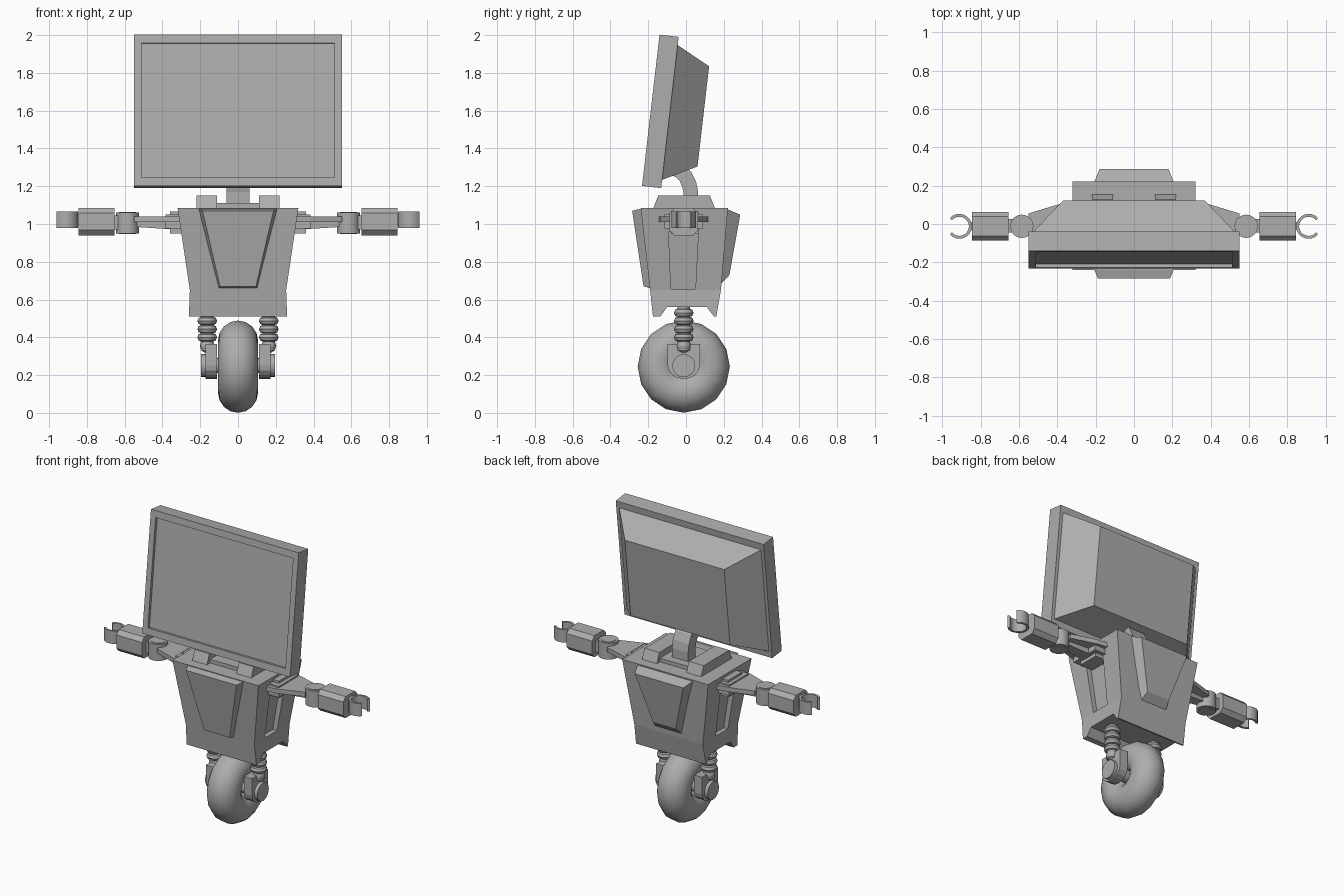
import bpy, bmesh, math
from mathutils import Vector, Matrix

if "Cube" in bpy.data.objects:
    bpy.data.objects.remove(bpy.data.objects["Cube"])

grey = bpy.data.materials.new("mid_grey")
grey.diffuse_color = (0.42, 0.42, 0.42, 1)
grey.use_nodes = True
grey.node_tree.nodes["Principled BSDF"].inputs["Base Color"].default_value = grey.diffuse_color
CY = -0.012  # depth of the wheel and arm centre line


def finish(name, bm, smooth=False):
    bmesh.ops.recalc_face_normals(bm, faces=bm.faces)
    me = bpy.data.meshes.new(name)
    bm.to_mesh(me)
    bm.free()
    me.materials.append(grey)
    ob = bpy.data.objects.new(name, me)
    bpy.context.collection.objects.link(ob)
    if smooth:
        bpy.ops.object.select_all(action='DESELECT')
        ob.select_set(True)
        bpy.context.view_layer.objects.active = ob
        bpy.ops.object.shade_smooth_by_angle(angle=math.radians(40))
    return ob


def loft(name, rings, smooth=False):
    """Skin rings of equal length and cap both ends."""
    bm = bmesh.new()
    vs = [[bm.verts.new(p) for p in r] for r in rings]
    n = len(vs[0])
    for a, b in zip(vs, vs[1:]):
        for i in range(n):
            j = (i + 1) % n
            bm.faces.new((a[i], a[j], b[j], b[i]))
    bm.faces.new(vs[0][::-1])
    bm.faces.new(vs[-1])
    return finish(name, bm, smooth)


def rect(x0, x1, y0, y1, z):
    return [(x0, y0, z), (x1, y0, z), (x1, y1, z), (x0, y1, z)]


def box(name, x0, x1, y0, y1, z0, z1):
    return loft(name, [rect(x0, x1, y0, y1, z0), rect(x0, x1, y0, y1, z1)])


def cyl(name, c, r, h, axis='Z', seg=16):
    bm = bmesh.new()
    rot = Matrix.Rotation(math.pi / 2, 4, 'Y') if axis == 'X' else Matrix()
    bmesh.ops.create_cone(bm, cap_ends=True, segments=seg, radius1=r, radius2=r,
                          depth=h, matrix=Matrix.Translation(c) @ rot)
    return finish(name, bm, True)


def torus(name, c, R, r, axis='Z', seg=16, sides=12):
    bm = bmesh.new()
    rot = Matrix.Rotation(math.pi / 2, 4, 'Y') if axis == 'X' else Matrix()
    m = Matrix.Translation(c) @ rot
    g = []
    for i in range(seg):
        a = 2 * math.pi * i / seg
        row = []
        for j in range(sides):
            b = 2 * math.pi * j / sides
            q = R + r * math.cos(b)
            row.append(bm.verts.new(m @ Vector((q * math.cos(a), q * math.sin(a), r * math.sin(b)))))
        g.append(row)
    for i in range(seg):
        for j in range(sides):
            k, l = (i + 1) % seg, (j + 1) % sides
            bm.faces.new((g[i][j], g[k][j], g[k][l], g[i][l]))
    return finish(name, bm, True)


def cut(ob, cutter):
    cutter.hide_render = True
    cutter.hide_viewport = True
    mod = ob.modifiers.new("cut", 'BOOLEAN')
    mod.operation = 'DIFFERENCE'
    mod.solver = 'EXACT'
    mod.object = cutter


# --- Screen head, tilted back; built as (x, depth, height) about its front centre
tilt = Matrix.Translation((0, -0.1865, 1.602)) @ Matrix.Rotation(-math.radians(6.6), 4, 'X')


def slab(hx, d, hu):
    return [tilt @ Vector(p) for p in ((-hx, d, -hu), (hx, d, -hu), (hx, d, hu), (-hx, d, hu))]


loft("screen_frame", [slab(.512, .018, .358), slab(.512, 0, .358), slab(.55, 0, .403),
                      slab(.55, .102, .403), slab(.53, .102, .36)])
loft("screen_back", [slab(.53, .10, .36), slab(.37, .28, .267)])

# --- Curved neck
path = [(.025, 1.09, 0), (.025, 1.17, 0), (.017, 1.21, 20), (-.002, 1.25, 38),
        (-.03, 1.28, 55), (-.075, 1.30, 70)]
rings = []
for y, z, a in path:
    dy, dz = .039 * math.cos(math.radians(a)), .039 * math.sin(math.radians(a))
    rings.append([(-.06, y - dy, z - dz), (.06, y - dy, z - dz),
                  (.06, y + dy, z + dz), (-.06, y + dy, z + dz)])
loft("neck", rings)

# --- Torso with a notch below and a recess on each side
torso = loft("torso", [rect(-.26, .26, -.175, .16, .51), rect(-.255, .255, -.19, .185, .65),
                       rect(-.32, .32, -.24, .222, 1.085)])
notch = [(-.15, .49), (-.10, .56), (.11, .56), (.165, .49)]
cut(torso, loft("notch_cutter", [[(x, y, z) for y, z in notch] for x in (-.4, .4)]))
for s in (-1, 1):
    cut(torso, loft("recess_cutter", [rect(s * .225, s * .5, -.08, .05, .655),
                                      rect(s * .265, s * .5, -.092, .065, .96)]))

# --- Raised tapered panels on the chest and back
def panel(name, base, face):
    loft(name, [[(-x0, y0, z0), (x0, y0, z0), (x1, y1, z1), (-x1, y1, z1)]
                for x0, y0, z0, x1, y1, z1 in (base, face)])


panel("chest_panel", (.105, -.17, .655, .215, -.22, 1.085), (.095, -.225, .67, .188, -.285, 1.07))
panel("back_panel", (.105, .16, .655, .215, .20, 1.085), (.085, .23, .73, .18, .287, 1.05))

# --- Neck mount on top of the torso
box("neck_mount", -.115, .115, -.14, .12, 1.08, 1.11)
for s in (-1, 1):
    loft("mount_rail", [rect(s * .11, s * .22, -.175, .155, 1.08),
                        rect(s * .11, s * .22, -.147, .127, 1.15)])

# --- Arms
for s in (-1, 1):
    box("shoulder_block", s * .25, s * .36, -.08, .065, .95, 1.065)
    box("shoulder_step", s * .28, s * .385, -.115, .09, .975, 1.05)
    wing = lambda z: [(s * .29, -.145, z), (s * .385, -.135, z), (s * .55, -.075, z),
                      (s * .55, .055, z), (s * .385, .105, z), (s * .29, .12, z)]
    loft("upper_arm", [wing(1.01), wing(1.04)])
    loft("arm_rib", [[(s * x, CY - w, z0), (s * x, CY + w, z0), (s * x, CY + w, 1.03), (s * x, CY - w, 1.03)]
                     for x, w, z0 in ((.32, .045, .97), (.55, .03, .985))])
    cyl("elbow", (s * .585, CY, 1.005), .061, .11)
    cyl("elbow_cap", (s * .585, CY, 1.005), .046, .116)
    box("elbow_link", s * .62, s * .665, -.045, .025, .97, 1.045)
    prof = [(-.075, -.045), (-.05, -.072), (.05, -.072), (.075, -.045),
            (.075, .045), (.05, .072), (-.05, .072), (-.075, .045)]
    loft("forearm", [[(s * x, CY + y, 1.012 + z) for y, z in prof] for x in (.655, .845)])
    box("wrist", s * .835, s * .855, -.03, .01, .99, 1.055)
    # open ring gripper
    arc = [math.radians(40 + 280 * i / 16) for i in range(17)]
    loft("gripper", [[(s * (.911 + r * math.cos(a)), CY + r * math.sin(a), z)
                      for r, z in ((.05, .98), (.065, .98), (.065, 1.066), (.05, 1.066))]
                     for a in arc], True)

# --- Wheel, axle, fork and springs
torus("tyre", (0, CY, .245), .138, .106, 'X', 16, 16)
cyl("axle", (0, CY, .25), .04, .36, 'X')
for s in (-1, 1):
    cyl("hub", (s * .155, CY, .25), .061, .08, 'X')
    half = [(CY + .085 * math.cos(a), .25 + .07 * math.sin(a))
            for a in (math.pi + math.pi * i / 8 for i in range(9))]
    outline = half + [(CY + .085, .365), (CY - .085, .365)]
    loft("fork_plate", [[(s * x, y, z) for y, z in outline] for x in (.112, .172)])
    cyl("spring_rod", (s * .163, CY, .455), .034, .25)
    for z in (.53, .487, .443, .40):
        torus("spring_coil", (s * .163, CY, z), .029, .023, 'Z', 16, 8)
    bm = bmesh.new()
    bmesh.ops.create_uvsphere(bm, u_segments=16, v_segments=8, radius=.038,
                              matrix=Matrix.Translation((s * .163, CY, .355)))
    finish("spring_foot", bm, True)
